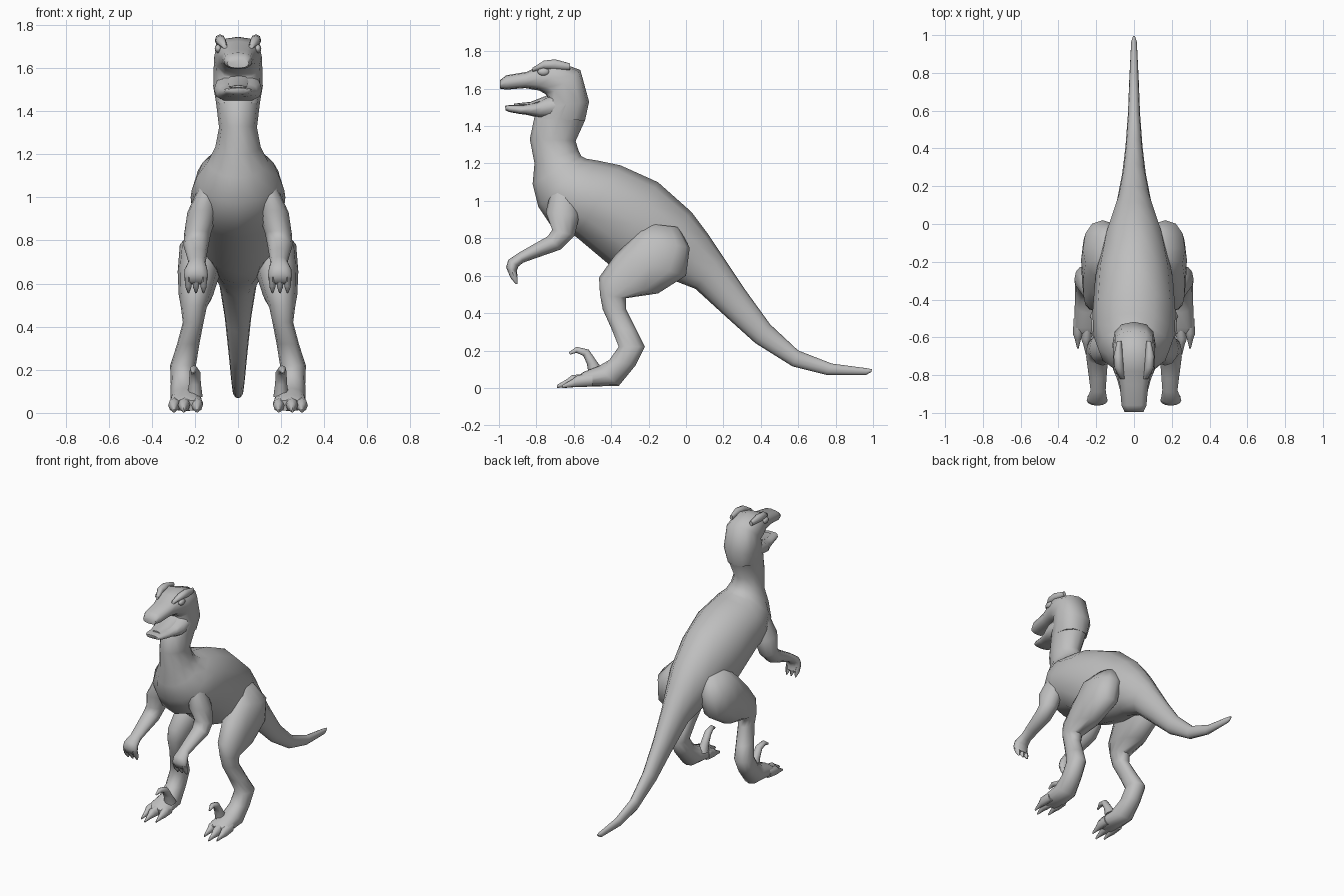
import bpy, bmesh, math
from mathutils import Vector

skin = bpy.data.materials.new("grey_skin")
skin.diffuse_color = (0.52, 0.52, 0.52, 1)


def finish(name, bm, mirror):
    bmesh.ops.recalc_face_normals(bm, faces=bm.faces)
    for f in bm.faces:
        f.smooth = True
    me = bpy.data.meshes.new(name)
    bm.to_mesh(me)
    bm.free()
    me.materials.append(skin)
    ob = bpy.data.objects.new(name, me)
    bpy.context.collection.objects.link(ob)
    if mirror:
        ob.modifiers.new("mirror", 'MIRROR')
    bpy.context.view_layer.objects.active = ob
    ob.select_set(True)
    bpy.ops.object.shade_smooth_by_angle(angle=math.radians(60))
    ob.select_set(False)


def loft(name, rings, sides=12, power=1.0, mirror=False):
    """Each ring: front/top (y, z), back/bottom (y, z), centre x, half width."""
    bm = bmesh.new()
    loops = []
    for y1, z1, y2, z2, xc, hw in rings:
        mid = Vector((xc, (y1 + y2) / 2, (z1 + z2) / 2))
        arm = Vector((0, (y1 - y2) / 2, (z1 - z2) / 2))
        loop = []
        for i in range(sides):
            a = math.tau * i / sides
            c, s = math.cos(a), math.sin(a)
            c = math.copysign(abs(c) ** power, c)
            s = math.copysign(abs(s) ** power, s)
            loop.append(bm.verts.new(mid + arm * c + Vector((hw * s, 0, 0))))
        loops.append(loop)
    for a, b in zip(loops, loops[1:]):
        for i in range(sides):
            j = (i + 1) % sides
            bm.faces.new((a[i], a[j], b[j], b[i]))
    bm.faces.new(loops[0])
    bm.faces.new(loops[-1])
    finish(name, bm, mirror)


# Tail, trunk and neck in one sweep up into the skull and snout
loft("body", [
    (0.995, 0.10, 0.99, 0.085, 0, 0.006),
    (0.97, 0.105, 0.96, 0.068, 0, 0.015),
    (0.78, 0.13, 0.75, 0.07, 0, 0.025),
    (0.60, 0.20, 0.57, 0.115, 0, 0.032),
    (0.45, 0.34, 0.37, 0.24, 0, 0.045),
    (0.32, 0.52, 0.22, 0.375, 0, 0.062),
    (0.20, 0.70, 0.05, 0.53, 0, 0.09),
    (0.12, 0.82, -0.08, 0.58, 0, 0.125),
    (0.03, 0.94, -0.22, 0.60, 0, 0.165),
    (-0.15, 1.10, -0.40, 0.65, 0, 0.205),
    (-0.35, 1.19, -0.59, 0.81, 0, 0.22),
    (-0.47, 1.215, -0.71, 0.85, 0, 0.215),
    (-0.53, 1.225, -0.79, 0.97, 0, 0.19),
    (-0.56, 1.24, -0.82, 1.09, 0, 0.14),
    (-0.575, 1.27, -0.81, 1.20, 0, 0.105),
    (-0.59, 1.32, -0.835, 1.33, 0, 0.088),
    (-0.54, 1.43, -0.81, 1.45, 0, 0.102),
    (-0.52, 1.53, -0.765, 1.50, 0, 0.115)])
loft("head", [
    (-0.54, 1.43, -0.80, 1.44, 0, 0.10),
    (-0.518, 1.53, -0.765, 1.50, 0, 0.115),
    (-0.565, 1.70, -0.74, 1.555, 0, 0.112),
    (-0.69, 1.745, -0.75, 1.57, 0, 0.11),
    (-0.78, 1.725, -0.785, 1.59, 0, 0.092),
    (-0.85, 1.69, -0.86, 1.603, 0, 0.075),
    (-0.96, 1.672, -0.96, 1.595, 0, 0.066),
    (-0.995, 1.645, -0.995, 1.60, 0, 0.05)], power=0.8)

# Lower jaw and tongue
loft("lower_jaw", [
    (-0.66, 1.58, -0.72, 1.44, 0, 0.105),
    (-0.745, 1.555, -0.79, 1.445, 0, 0.112),
    (-0.79, 1.528, -0.85, 1.46, 0, 0.09),
    (-0.87, 1.512, -0.89, 1.465, 0, 0.074),
    (-0.945, 1.512, -0.945, 1.475, 0, 0.062),
    (-0.968, 1.508, -0.965, 1.485, 0, 0.045)], power=0.75)
loft("tongue", [
    (-0.74, 1.565, -0.74, 1.53, 0, 0.05),
    (-0.83, 1.53, -0.83, 1.505, 0, 0.045),
    (-0.92, 1.52, -0.92, 1.505, 0, 0.03)], sides=8)

# Brow ridges and eyes
loft("brow", [
    (-0.62, 1.735, -0.62, 1.70, 0.078, 0.012),
    (-0.70, 1.757, -0.70, 1.70, 0.083, 0.025),
    (-0.76, 1.75, -0.76, 1.705, 0.08, 0.024),
    (-0.82, 1.712, -0.82, 1.69, 0.062, 0.012)], sides=8, mirror=True)
bm = bmesh.new()
bmesh.ops.create_uvsphere(bm, u_segments=12, v_segments=8, radius=1)
for v in bm.verts:
    v.co = Vector((0.092 + 0.016 * v.co.x, -0.762 + 0.032 * v.co.y, 1.69 + 0.02 * v.co.z))
finish("eye", bm, True)

# Legs: thigh, shin, ankle and foot
loft("leg", [
    (-0.22, 0.88, -0.04, 0.86, 0.13, 0.05),
    (-0.28, 0.81, 0.02, 0.75, 0.165, 0.105),
    (-0.38, 0.71, 0.0, 0.60, 0.18, 0.10),
    (-0.465, 0.59, -0.15, 0.505, 0.195, 0.08),
    (-0.46, 0.50, -0.32, 0.48, 0.205, 0.06),
    (-0.445, 0.42, -0.32, 0.42, 0.208, 0.048),
    (-0.40, 0.32, -0.265, 0.31, 0.232, 0.052),
    (-0.36, 0.22, -0.22, 0.22, 0.255, 0.06),
    (-0.41, 0.15, -0.27, 0.12, 0.252, 0.06),
    (-0.47, 0.115, -0.36, 0.01, 0.245, 0.068),
    (-0.55, 0.085, -0.54, 0.008, 0.24, 0.078),
    (-0.58, 0.06, -0.57, 0.01, 0.24, 0.07)], power=0.9, mirror=True)

# Three clawed toes and a raised sickle claw per foot
for n, (x, dx, tip) in enumerate([(0.19, 0.0, -0.65), (0.24, 0.012, -0.69), (0.292, 0.005, -0.66)]):
    loft(f"toe_{n + 1}", [
        (-0.50, 0.08, -0.50, 0.008, x, 0.027),
        (tip + 0.08, 0.068, tip + 0.08, 0.004, x + dx, 0.027),
        (tip + 0.05, 0.045, tip + 0.05, 0.004, x + dx, 0.016),
        (tip, 0.016, tip, 0.0, x + dx, 0.004)], sides=8, mirror=True)
loft("sickle_claw", [
    (-0.52, 0.07, -0.43, 0.08, 0.20, 0.036),
    (-0.53, 0.13, -0.472, 0.135, 0.20, 0.028),
    (-0.55, 0.172, -0.52, 0.205, 0.20, 0.025),
    (-0.585, 0.188, -0.585, 0.22, 0.205, 0.018),
    (-0.62, 0.178, -0.627, 0.19, 0.21, 0.004)], sides=8, mirror=True)

# Arms with hands
loft("arm", [
    (-0.72, 1.06, -0.58, 1.04, 0.13, 0.05),
    (-0.75, 0.94, -0.57, 0.92, 0.165, 0.07),
    (-0.715, 0.845, -0.595, 0.815, 0.188, 0.062),
    (-0.74, 0.81, -0.67, 0.74, 0.195, 0.058),
    (-0.82, 0.765, -0.80, 0.695, 0.192, 0.047),
    (-0.89, 0.725, -0.87, 0.67, 0.19, 0.04),
    (-0.95, 0.685, -0.895, 0.65, 0.195, 0.052),
    (-0.962, 0.645, -0.905, 0.625, 0.195, 0.056),
    (-0.945, 0.605, -0.90, 0.595, 0.195, 0.05)], mirror=True)
for n, x in enumerate((0.16, 0.195, 0.23)):
    loft(f"finger_{n + 1}", [
        (-0.955, 0.63, -0.91, 0.62, x, 0.018),
        (-0.938, 0.588, -0.90, 0.585, x, 0.017),
        (-0.912, 0.557, -0.90, 0.555, x, 0.004)], sides=6, mirror=True)
